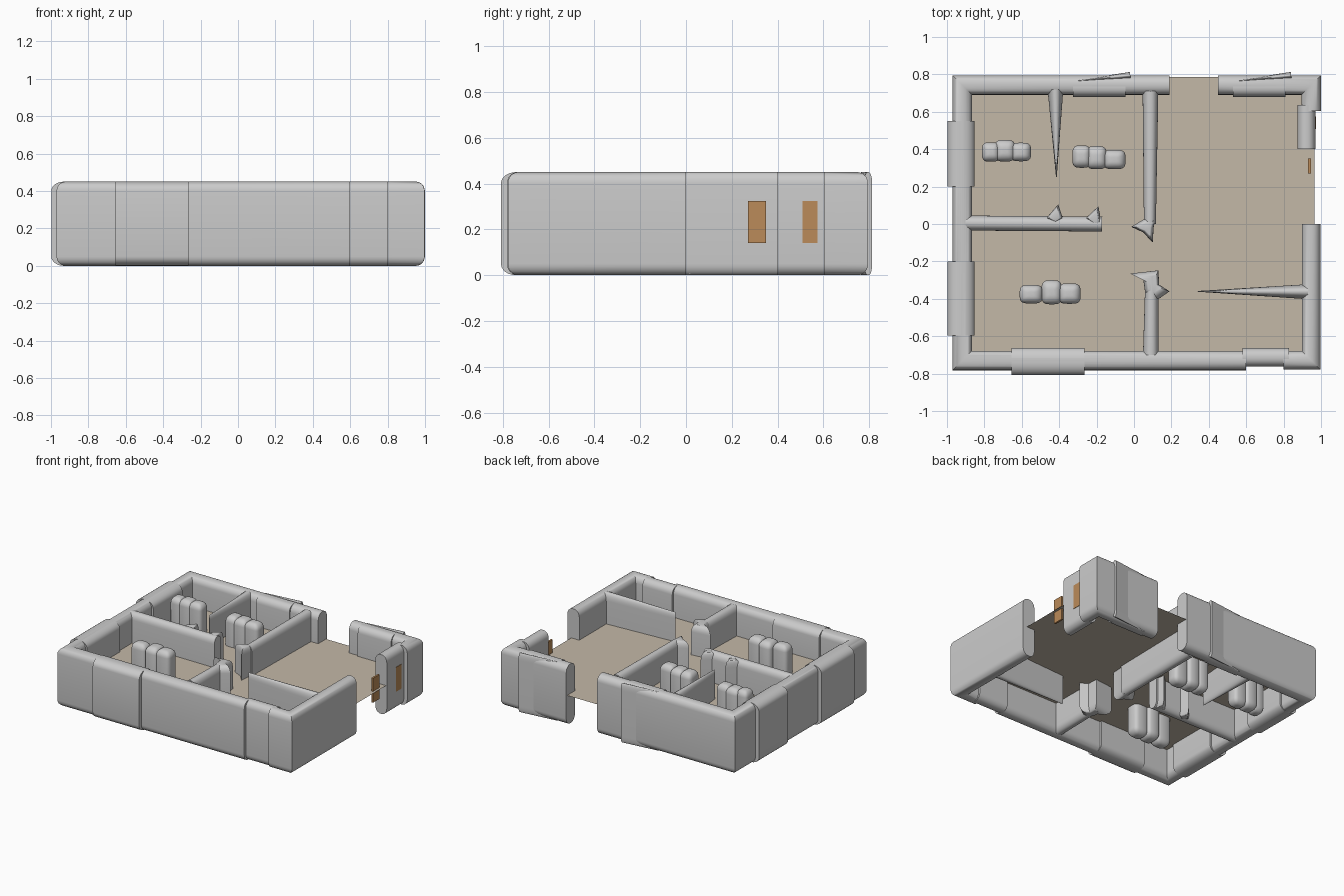
import bpy, math
from mathutils import Vector

if "Cube" in bpy.data.objects:
    bpy.data.objects.remove(bpy.data.objects["Cube"])

H, R, N = 0.45, 0.05, 6


def finish(name, verts, faces, color=None):
    me = bpy.data.meshes.new(name)
    me.from_pydata(verts, [], faces)
    ob = bpy.data.objects.new(name, me)
    bpy.context.collection.objects.link(ob)
    bpy.ops.object.select_all(action='DESELECT')
    ob.select_set(True)
    bpy.context.view_layer.objects.active = ob
    bpy.ops.object.mode_set(mode='EDIT')
    bpy.ops.mesh.select_all(action='SELECT')
    bpy.ops.mesh.normals_make_consistent(inside=False)
    bpy.ops.object.mode_set(mode='OBJECT')
    bpy.ops.object.shade_smooth_by_angle(angle=math.radians(35))
    if color:
        mat = bpy.data.materials.new(name + "_color")
        mat.diffuse_color = (*color, 1)
        mat.use_nodes = True
        mat.node_tree.nodes["Principled BSDF"].inputs["Base Color"].default_value = mat.diffuse_color
        me.materials.append(mat)
    return ob


def section():
    """Tall cross-section with rounded top and bottom: (side factor, z)."""
    arc = [math.pi / 2 * i / N for i in range(N + 1)]
    q = [(0.1 + 0.9 * math.cos(t), H - R + R * math.sin(t)) for t in arc]
    right = [(s, H - z) for s, z in reversed(q)] + q
    return right + [(-s, z) for s, z in reversed(right)]


def wall(name, path, widths):
    """Sweep the wall section along a plan path, mitred at the corners."""
    p = [Vector(a) for a in path]
    if not isinstance(widths, (list, tuple)):
        widths = [widths] * len(p)
    sec, verts, faces = section(), [], []
    for i, a in enumerate(p):
        d0 = (a - p[i - 1]).normalized() if i else (p[1] - a).normalized()
        d1 = (p[i + 1] - a).normalized() if i < len(p) - 1 else d0
        n0, n1 = Vector((-d0.y, d0.x)), Vector((-d1.y, d1.x))
        m = (n0 + n1).normalized()
        m = m / m.dot(n0)
        for s, z in sec:
            q = a + m * s * widths[i]
            verts.append((q.x, q.y, z))
    k = len(sec)
    for i in range(len(p) - 1):
        for j in range(k):
            a, b = i * k + j, i * k + (j + 1) % k
            faces.append((a, b, b + k, a + k))
    faces += [tuple(range(k)), tuple(range((len(p) - 1) * k, len(p) * k))]
    return finish(name, verts, faces)


def pillar(name, pts, shrink, r=R):
    """Upright prism from a plan outline with rounded top and bottom rims."""
    c = sum((Vector(a) for a in pts), Vector((0, 0))) / len(pts)
    arc = [math.pi / 2 * i / N for i in range(N + 1)]
    top = [(1 - shrink * (1 - math.cos(t)), H - r + r * math.sin(t)) for t in arc]
    rings = [(s, H - z) for s, z in reversed(top)] + top
    verts, faces, k = [], [], len(pts)
    for s, z in rings:
        verts += [(*(c + (Vector(a) - c) * s), z) for a in pts]
    for i in range(len(rings) - 1):
        for j in range(k):
            a, b = i * k + j, i * k + (j + 1) % k
            faces.append((a, b, b + k, a + k))
    faces += [tuple(range(k)), tuple(range((len(rings) - 1) * k, len(rings) * k))]
    return finish(name, verts, faces)


# Outer walls
wall("outer_wall_main", [(0.19, 0.743), (-0.918, 0.743), (-0.918, -0.73), (0.6, -0.73)], 0.052)
wall("outer_wall_front_right", [(0.8, -0.728), (0.947, -0.728), (0.947, 0.0)], 0.05)
wall("outer_wall_back_right", [(0.45, 0.743), (0.947, 0.743), (0.947, 0.605)], 0.052)

# Window sections
windows = [
    ((-0.925, 0.2), (-0.925, 0.55), 0.073), ((-0.925, -0.595), (-0.925, -0.2), 0.073),
    ((-0.655, -0.735), (-0.265, -0.735), 0.073), ((0.58, -0.713), (0.83, -0.713), 0.05),
    ((-0.325, 0.73), (-0.045, 0.73), 0.05), ((0.53, 0.73), (0.81, 0.73), 0.05),
    ((0.922, 0.4), (0.922, 0.635), 0.048),
]
for i, (a, b, w) in enumerate(windows):
    wall(f"window_section_{i + 1}", [a, b], w)

# Tapered back window slivers
for i, x in enumerate((-0.02, 0.84)):
    wall(f"window_sliver_{i + 1}", [(x, 0.795), (x - 0.29, 0.765)], [0.018, 0.003])

# Inner walls and tapered partitions
wall("inner_wall_back", [(0.088, 0.71), (0.085, 0.0)], [0.042, 0.032])
wall("inner_wall_front", [(0.09, -0.7), (0.095, -0.28)], [0.042, 0.034])
wall("inner_wall_cross", [(-0.9, 0.005), (-0.17, 0.0)], 0.04)
wall("partition_back", [(-0.42, 0.72), (-0.415, 0.25)], [0.042, 0.002])
wall("partition_right", [(0.93, -0.362), (0.34, -0.36)], [0.04, 0.002])

# Pointed door jambs
pillar("jamb_back", [(-0.015, -0.015), (0.05, -0.045), (0.1, -0.1), (0.105, -0.02),
                     (0.115, 0.03), (0.06, 0.03)], 0.5)
pillar("jamb_front", [(-0.02, -0.265), (0.13, -0.248), (0.135, -0.325), (0.19, -0.36),
                      (0.125, -0.405), (0.06, -0.37), (0.05, -0.3)], 0.5)
pillar("jamb_cross_left", [(-0.47, 0.03), (-0.405, 0.105), (-0.38, 0.03), (-0.42, 0.0)], 0.4)
pillar("jamb_cross_right", [(-0.26, 0.03), (-0.19, 0.095), (-0.17, -0.02), (-0.22, 0.0)], 0.4)


# Rounded furniture clusters: overlapping soft columns
def cluster(name, lobes):
    for i, (x, y, rx, ry) in enumerate(lobes):
        pts = []
        for j in range(20):
            t = 2 * math.pi * j / 20
            c, s = math.cos(t), math.sin(t)
            pts.append((x + rx * math.copysign(abs(c) ** 0.55, c),
                        y + ry * math.copysign(abs(s) ** 0.55, s)))
        pillar(f"{name}_{i + 1}", pts, 0.75, 0.045)


cluster("furniture_left", [(-0.765, 0.385, 0.048, 0.052), (-0.69, 0.392, 0.055, 0.058), (-0.605, 0.385, 0.055, 0.05)])
cluster("furniture_middle", [(-0.28, 0.36, 0.05, 0.06), (-0.2, 0.355, 0.055, 0.062), (-0.105, 0.345, 0.06, 0.052)])
cluster("furniture_front", [(-0.55, -0.375, 0.062, 0.05), (-0.44, -0.365, 0.055, 0.065), (-0.345, -0.372, 0.06, 0.055)])

# Floor sheet at mid height
z = H / 2
finish("floor", [(-0.92, -0.73, z), (0.964, -0.73, z), (0.964, 0.785, z), (-0.92, 0.785, z)],
       [(0, 1, 2, 3)], (0.55, 0.48, 0.39))

# Brown wall panels
for i, (x, y, w) in enumerate(((0.938, 0.31, 0.08), (0.966, 0.542, 0.066))):
    bpy.ops.mesh.primitive_cube_add(size=1, location=(x, y, 0.232))
    ob = bpy.context.object
    ob.name = f"door_panel_{i + 1}"
    ob.scale = (0.014, w, 0.185)
    mat = bpy.data.materials.new("panel_brown")
    mat.diffuse_color = (0.5, 0.26, 0.1, 1)
    mat.use_nodes = True
    mat.node_tree.nodes["Principled BSDF"].inputs["Base Color"].default_value = mat.diffuse_color
    ob.data.materials.append(mat)
